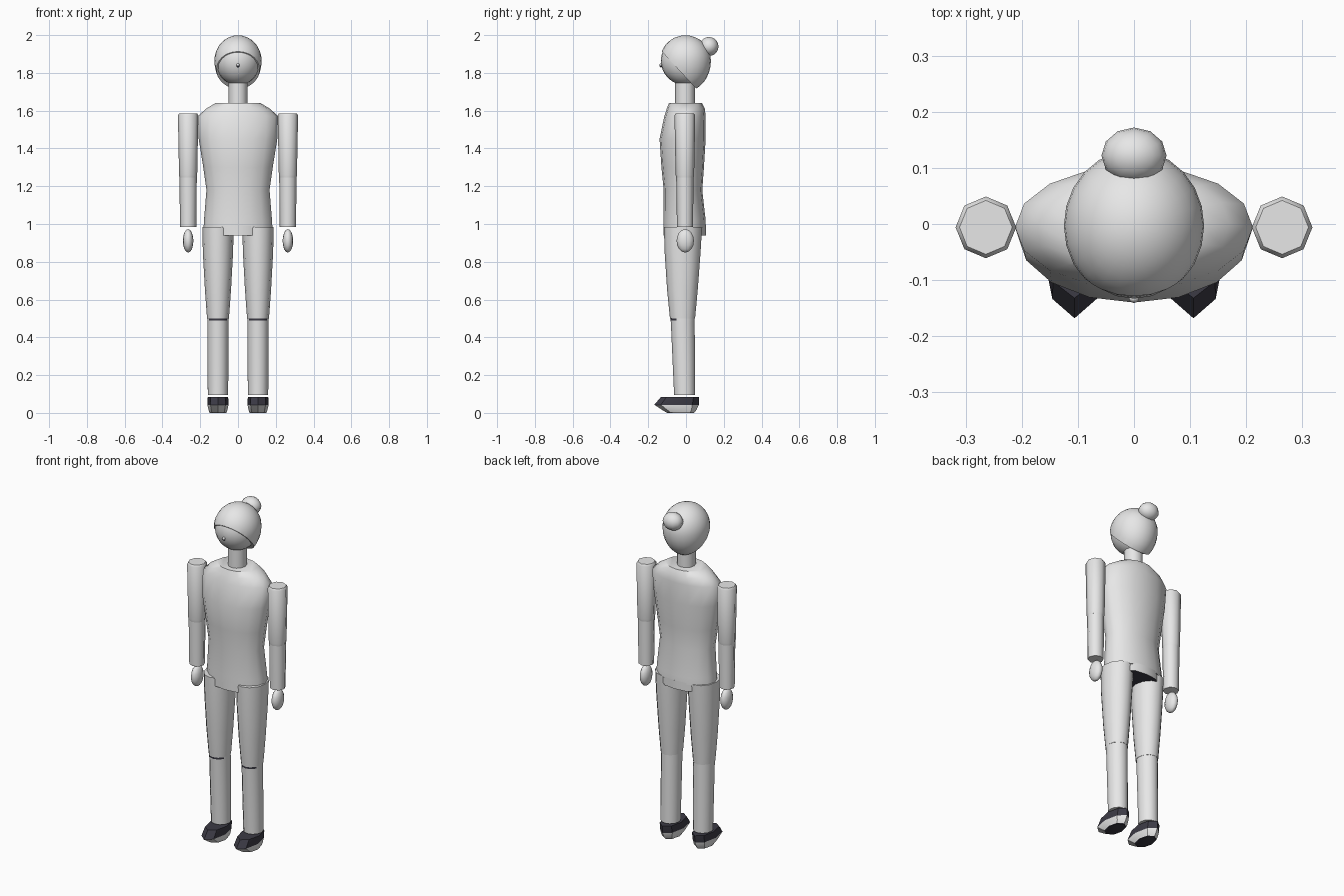
import bpy, bmesh, math
from mathutils import Vector

if "Cube" in bpy.data.objects:
    bpy.data.objects.remove(bpy.data.objects["Cube"])


def material(name, rgb):
    m = bpy.data.materials.new(name)
    m.diffuse_color = (*rgb, 1)
    m.use_nodes = True
    m.node_tree.nodes["Principled BSDF"].inputs["Base Color"].default_value = m.diffuse_color
    return m


GREY = material("light grey", (0.8, 0.8, 0.8))
DARK = material("dark slate", (0.045, 0.043, 0.06))


def finish(name, bm, angle=40, dark=None):
    """Turn a bmesh into an object; faces passing the dark rule get the dark colour."""
    bmesh.ops.recalc_face_normals(bm, faces=bm.faces)
    bm.normal_update()
    for f in bm.faces:
        f.smooth = True
        if dark and dark(f.calc_center_median(), f.normal):
            f.material_index = 1
    me = bpy.data.meshes.new(name)
    bm.to_mesh(me)
    bm.free()
    me.materials.append(GREY)
    me.materials.append(DARK)
    me.set_sharp_from_angle(angle=math.radians(angle))
    ob = bpy.data.objects.new(name, me)
    bpy.context.collection.objects.link(ob)
    return ob


def loft(name, rings, n=16, cx=0, xmax=9, angle=40, dark=None):
    """Skin elliptical rings given as (z, half width, y front, y back)."""
    bm = bmesh.new()
    loops = []
    for z, rx, yf, yb in rings:
        loop = []
        for i in range(n):
            a = 2 * math.pi * i / n
            x = max(-xmax, min(xmax, rx * math.cos(a)))
            y = (yf + yb) / 2 + (yb - yf) / 2 * math.sin(a)
            loop.append(bm.verts.new((cx + x, y, z)))
        loops.append(loop)
    for a, b in zip(loops, loops[1:]):
        for i in range(n):
            j = (i + 1) % n
            bm.faces.new((a[i], a[j], b[j], b[i]))
    bm.faces.new(loops[0])
    bm.faces.new(loops[-1])
    return finish(name, bm, angle, dark)


def ball(name, centre, radii, low=1.0, u=16, v=10, cut=None, dark=None):
    """Ellipsoid; low stretches the lower half, cut = (point, normal) removes a side."""
    bm = bmesh.new()
    bmesh.ops.create_uvsphere(bm, u_segments=u, v_segments=v, radius=1)
    for p in bm.verts:
        s = low if p.co.z < 0 else 1
        p.co = Vector(centre) + Vector((p.co.x * radii[0], p.co.y * radii[1],
                                        p.co.z * radii[2] * s))
    if cut:
        bmesh.ops.bisect_plane(bm, geom=bm.verts[:] + bm.edges[:] + bm.faces[:],
                               plane_co=cut[0], plane_no=cut[1], clear_inner=True)
        bmesh.ops.holes_fill(bm, edges=[e for e in bm.edges if e.is_boundary])
    return finish(name, bm, 50, dark)


# Head, hair cap, bun and nose
ball("head", (0, -0.003, 1.865), (0.119, 0.13, 0.13), u=24, v=16)
ball("hair", (0, -0.003, 1.865), (0.125, 0.135, 0.134), low=1.22, u=24, v=16,
     cut=((0, 0.06, 1.71), (0, 0.205, 0.19)))
ball("hair_bun", (0, 0.122, 1.94), (0.058, 0.05, 0.05), u=12, v=10)
ball("nose", (0, -0.133, 1.84), (0.009, 0.008, 0.011), u=8, v=6,
     dark=lambda c, n: c.z < 1.84)

# Neck and torso
loft("neck", [(1.62, 0.05, -0.057, 0.047), (1.76, 0.05, -0.057, 0.047)], n=12)
loft("torso", [(0.98, 0.182, -0.12, 0.105), (1.02, 0.18, -0.12, 0.104),
               (1.18, 0.167, -0.118, 0.086), (1.3, 0.184, -0.13, 0.095),
               (1.45, 0.208, -0.14, 0.104), (1.57, 0.212, -0.115, 0.104),
               (1.61, 0.17, -0.102, 0.1), (1.64, 0.12, -0.09, 0.085)], n=16, angle=50)
# Narrow panel under the hips, dark beneath
loft("hip_panel", [(0.94, 0.182, -0.12, 0.105), (0.99, 0.182, -0.12, 0.105)],
     xmax=0.105, dark=lambda c, n: n.z < -0.9)

for s, side in ((-1, "left"), (1, "right")):
    # Arm with rounded shoulder cap
    ax = 0.264 * s
    loft(side + "_upper_arm", [(1.245, 0.046, -0.052, 0.04), (1.26, 0.048, -0.055, 0.043),
                               (1.575, 0.054, -0.061, 0.049), (1.586, 0.047, -0.054, 0.042)],
         n=8, cx=ax, angle=50)
    loft(side + "_forearm", [(0.983, 0.043, -0.048, 0.037), (1.25, 0.046, -0.052, 0.04)],
         n=8, cx=ax, angle=50)
    ball(side + "_hand", (ax, -0.004, 0.911), (0.028, 0.046, 0.062), u=12, v=8)

    # Leg: thigh, shin with dark knee gap at the front
    lx = 0.106 * s
    loft(side + "_thigh", [(0.5, 0.058, -0.085, 0.048), (0.65, 0.069, -0.1, 0.062),
                           (0.85, 0.08, -0.113, 0.077), (0.985, 0.083, -0.117, 0.085)],
         n=12, cx=lx, angle=50)
    loft(side + "_shin", [(0.095, 0.054, -0.063, 0.048), (0.475, 0.056, -0.08, 0.046),
                          (0.488, 0.056, -0.081, 0.046), (0.505, 0.056, -0.082, 0.046)],
         n=12, cx=lx, angle=50, dark=lambda c, n: c.z > 0.488 and n.y < -0.3)

    # Shoe: dark upper and underside, light sole edge
    loft(side + "_shoe", [(0.003, 0.046, -0.105, 0.045), (0.015, 0.05, -0.125, 0.055),
                          (0.043, 0.056, -0.168, 0.068), (0.085, 0.054, -0.132, 0.07)],
         n=8, cx=lx, angle=30, dark=lambda c, n: c.z > 0.043 or n.z < -0.95)
    # Thin ground contact plate
    loft(side + "_shoe_base", [(0, 0.044, -0.1, 0.042), (0.003, 0.046, -0.105, 0.045)],
         n=8, cx=lx, dark=lambda c, n: True)
